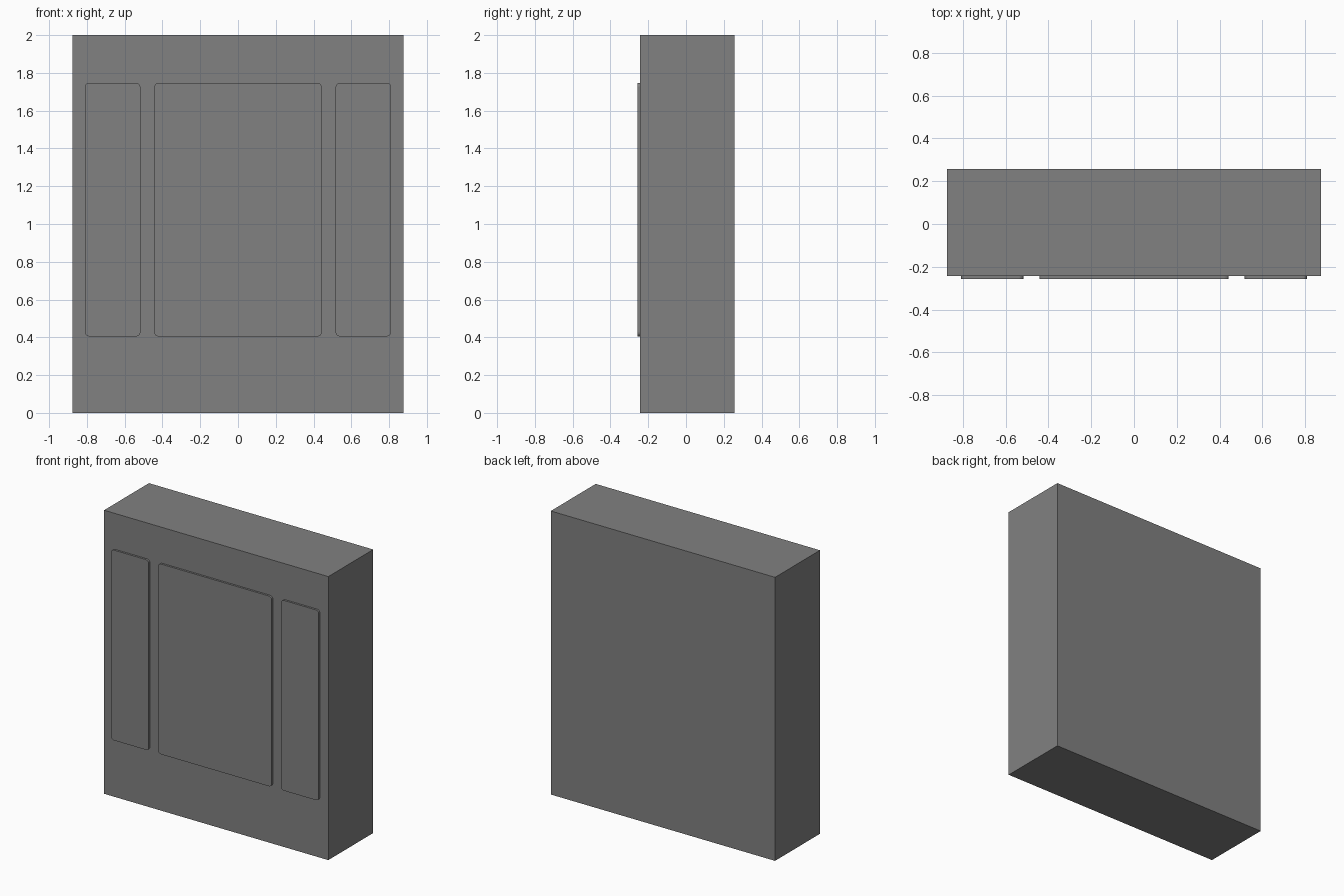
import bpy, bmesh, math

if "Cube" in bpy.data.objects:
    bpy.data.objects.remove(bpy.data.objects["Cube"])

BODY_FRONT, BODY_BACK, PANEL_FRONT = -0.243, 0.257, -0.257

# Dark grey finish shared by all parts
finish = bpy.data.materials.new("dark_grey")
finish.diffuse_color = (0.22, 0.22, 0.22, 1)
finish.use_nodes = True
finish.node_tree.nodes["Principled BSDF"].inputs["Base Color"].default_value = finish.diffuse_color


def add_object(name, bm):
    bmesh.ops.recalc_face_normals(bm, faces=bm.faces)
    mesh = bpy.data.meshes.new(name)
    bm.to_mesh(mesh)
    bm.free()
    mesh.materials.append(finish)
    obj = bpy.data.objects.new(name, mesh)
    bpy.context.collection.objects.link(obj)
    return obj


def extruded_outline(name, points, y_front, y_back):
    bm = bmesh.new()
    face = bm.faces.new([bm.verts.new((x, y_front, z)) for x, z in points])
    ext = bmesh.ops.extrude_face_region(bm, geom=[face], use_keep_orig=True)
    moved = [g for g in ext["geom"] if isinstance(g, bmesh.types.BMVert)]
    bmesh.ops.translate(bm, verts=moved, vec=(0, y_back - y_front, 0))
    return add_object(name, bm)


def rounded_rect(x0, x1, z0, z1, r, steps=5):
    corners = [(x1 - r, z1 - r), (x0 + r, z1 - r), (x0 + r, z0 + r), (x1 - r, z0 + r)]
    points = []
    for i, (cx, cz) in enumerate(corners):
        for s in range(steps + 1):
            a = math.pi / 2 * (i + s / steps)
            points.append((cx + r * math.cos(a), cz + r * math.sin(a)))
    return points


# Main cabinet block
extruded_outline("cabinet_body", [(-0.875, 0), (0.875, 0), (0.875, 2), (-0.875, 2)],
                 BODY_FRONT, BODY_BACK)

# Raised front panels with rounded corners
for name, x0, x1 in (("left_panel", -0.81, -0.517),
                     ("centre_panel", -0.443, 0.443),
                     ("right_panel", 0.517, 0.81)):
    extruded_outline(name, rounded_rect(x0, x1, 0.405, 1.747, 0.022),
                     PANEL_FRONT, BODY_FRONT)
